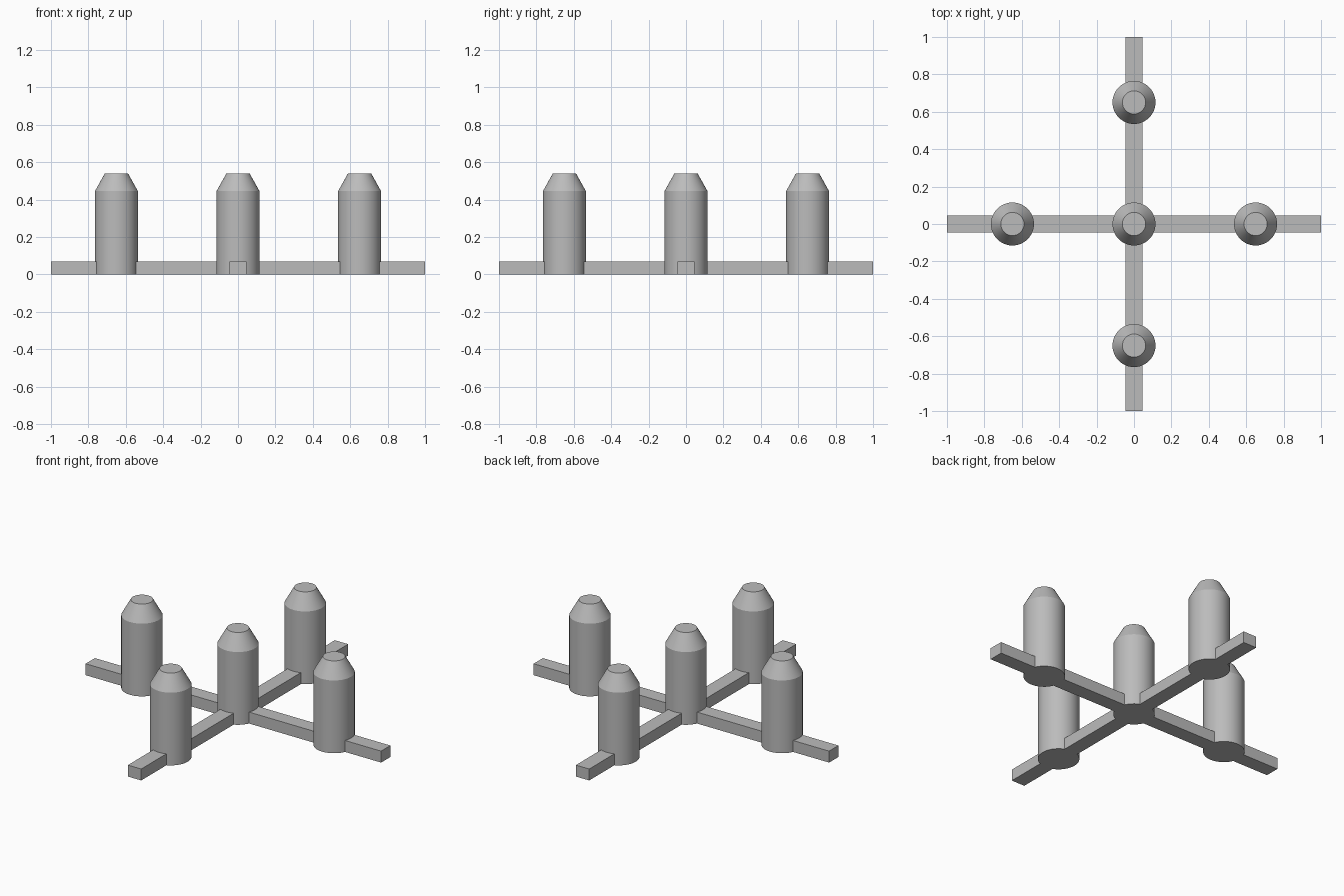
import bpy, bmesh, math

cube = bpy.data.objects.get("Cube")
if cube:
    bpy.data.objects.remove(cube, do_unlink=True)

PEG_OFFSET = 0.65
SEGMENTS = 48

grey = bpy.data.materials.new("plain_grey")
grey.use_nodes = True
colour = (0.5, 0.5, 0.5, 1)
grey.diffuse_color = colour
grey.node_tree.nodes["Principled BSDF"].inputs["Base Color"].default_value = colour


def add_bar(name, size):
    """Flat cross bar resting on the ground."""
    bpy.ops.mesh.primitive_cube_add(size=1, location=(0, 0, size[2] / 2))
    bar = bpy.context.object
    bar.name = name
    bar.scale = size
    bpy.ops.object.transform_apply(location=True, rotation=False, scale=True)
    bar.data.materials.append(grey)


def add_peg(name, x, y):
    """Upright round peg with a tapered, flat-topped end."""
    profile = [(0.115, 0), (0.115, 0.445), (0.062, 0.54)]
    bm = bmesh.new()
    rings = []
    for radius, z in profile:
        angles = [math.tau * i / SEGMENTS for i in range(SEGMENTS)]
        rings.append([bm.verts.new((radius * math.cos(a), radius * math.sin(a), z))
                      for a in angles])
    for low, high in zip(rings, rings[1:]):
        for i in range(SEGMENTS):
            j = (i + 1) % SEGMENTS
            bm.faces.new((low[i], low[j], high[j], high[i]))
    bm.faces.new(rings[0][::-1])
    bm.faces.new(rings[-1])
    mesh = bpy.data.meshes.new(name)
    bm.to_mesh(mesh)
    bm.free()
    mesh.materials.append(grey)
    peg = bpy.data.objects.new(name, mesh)
    peg.location = (x, y, 0)
    bpy.context.collection.objects.link(peg)
    bpy.ops.object.select_all(action='DESELECT')
    peg.select_set(True)
    bpy.context.view_layer.objects.active = peg
    bpy.ops.object.shade_smooth_by_angle(angle=math.radians(25))


# Crossed base bars
add_bar("side_to_side_bar", (2, 0.09, 0.07))
add_bar("front_to_back_bar", (0.09, 2, 0.07))

# Centre peg and one on each arm
for name, x, y in [("centre_peg", 0, 0), ("left_peg", 1, 0), ("right_peg", -1, 0),
                   ("front_peg", 0, -1), ("back_peg", 0, 1)]:
    add_peg(name, x * PEG_OFFSET, y * PEG_OFFSET)
